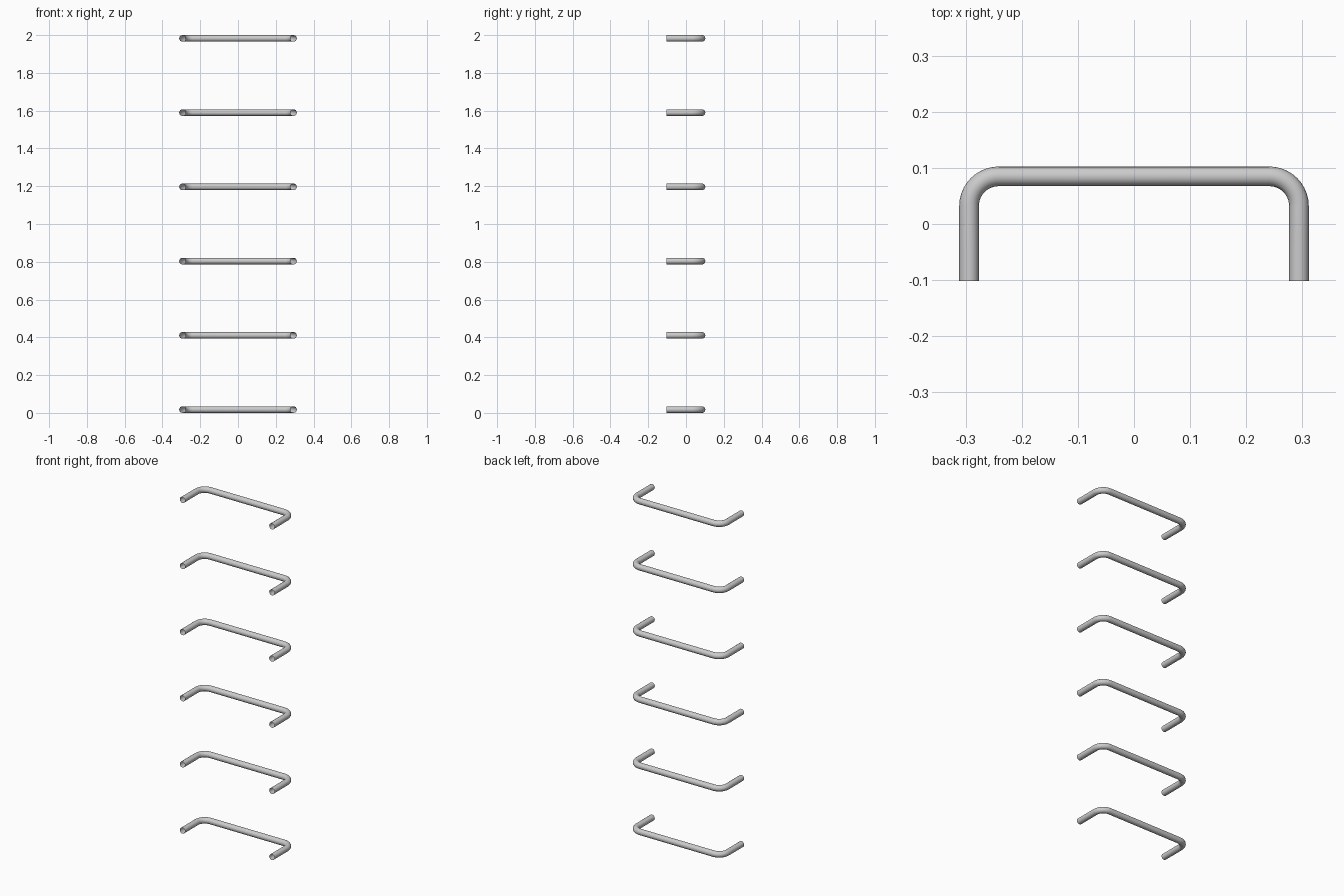
import bpy
from math import sin, cos, pi

if "Cube" in bpy.data.objects:
    bpy.data.objects.remove(bpy.data.objects["Cube"])

R = 0.0175              # tube radius
X, Y0, Y1 = 0.294, -0.102, 0.085   # leg centre, wall end, grip centre
BEND = 0.053            # bend radius on the centre line
COUNT, HEIGHT = 6, 2.0

# Centre line of one rung: leg, bend, grip, bend, leg
half = [(X, Y0), (X, -0.047)]
for i in range(11):
    a = i / 10 * pi / 2
    half.append((X - BEND + BEND * cos(a), Y1 - BEND + BEND * sin(a)))
path = half + [(-x, y) for x, y in reversed(half)]

# Open-ended round tube swept along the centre line
curve = bpy.data.curves.new("rung", 'CURVE')
curve.dimensions = '3D'
curve.bevel_depth = R
curve.bevel_resolution = 6
curve.use_fill_caps = False
spline = curve.splines.new('POLY')
spline.points.add(len(path) - 1)
for p, (x, y) in zip(spline.points, path):
    p.co = (x, y, 0, 1)

source = bpy.data.objects.new("rung_path", curve)
bpy.context.collection.objects.link(source)
bpy.context.view_layer.update()
mesh = bpy.data.meshes.new_from_object(source.evaluated_get(bpy.context.evaluated_depsgraph_get()))
bpy.data.objects.remove(source)
mesh.name = "rung"
for f in mesh.polygons:
    f.use_smooth = True

# Stack of identical ladder rungs
step = (HEIGHT - 2 * R) / (COUNT - 1)
for i in range(COUNT):
    rung = bpy.data.objects.new(f"ladder_rung_{i + 1}", mesh)
    rung.location.z = R + i * step
    bpy.context.collection.objects.link(rung)
